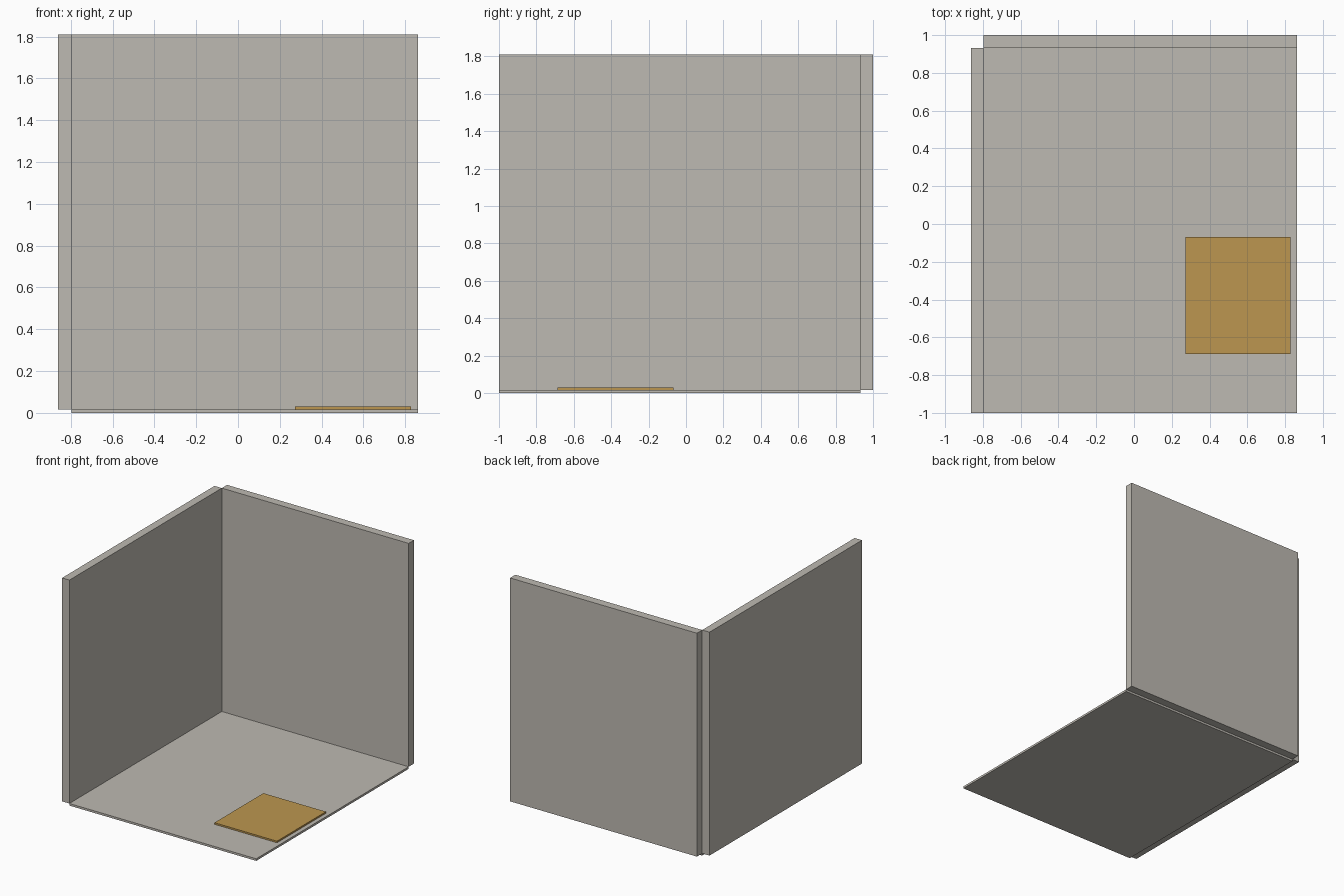
import bpy

if "Cube" in bpy.data.objects:
    bpy.data.objects.remove(bpy.data.objects["Cube"])


def material(name, rgb):
    m = bpy.data.materials.new(name)
    m.diffuse_color = (*rgb, 1)
    m.use_nodes = True
    m.node_tree.nodes["Principled BSDF"].inputs["Base Color"].default_value = m.diffuse_color
    return m


def box(name, lo, hi, mat):
    """Box spanning two opposite corners."""
    bpy.ops.mesh.primitive_cube_add(
        size=1, location=[(a + b) / 2 for a, b in zip(lo, hi)])
    ob = bpy.context.object
    ob.name = name
    ob.scale = [b - a for a, b in zip(lo, hi)]
    bpy.ops.object.transform_apply(location=False, rotation=False, scale=True)
    ob.data.materials.append(mat)
    return ob


plaster = material("warm grey plaster", (0.515, 0.491, 0.445))
ochre = material("ochre mat", (0.503, 0.305, 0.08))

X_IN, X_OUT = -0.797, 0.862      # room interior in x
Y_FRONT, Y_IN = -1.0, 0.933      # room interior in y
FLOOR, TOP = 0.017, 1.81         # floor surface and wall top

# Room shell: floor and two walls meeting at an open corner notch
box("floor", (X_IN, Y_FRONT, 0), (X_OUT, Y_IN, FLOOR), plaster)
box("left_wall", (-0.862, Y_FRONT, FLOOR), (X_IN, Y_IN, TOP), plaster)
box("back_wall", (X_IN, Y_IN, FLOOR), (X_OUT, 1.0, TOP), plaster)

# Thin mat lying on the floor
box("floor_mat", (0.273, -0.688, FLOOR), (0.828, -0.068, 0.03), ochre)
